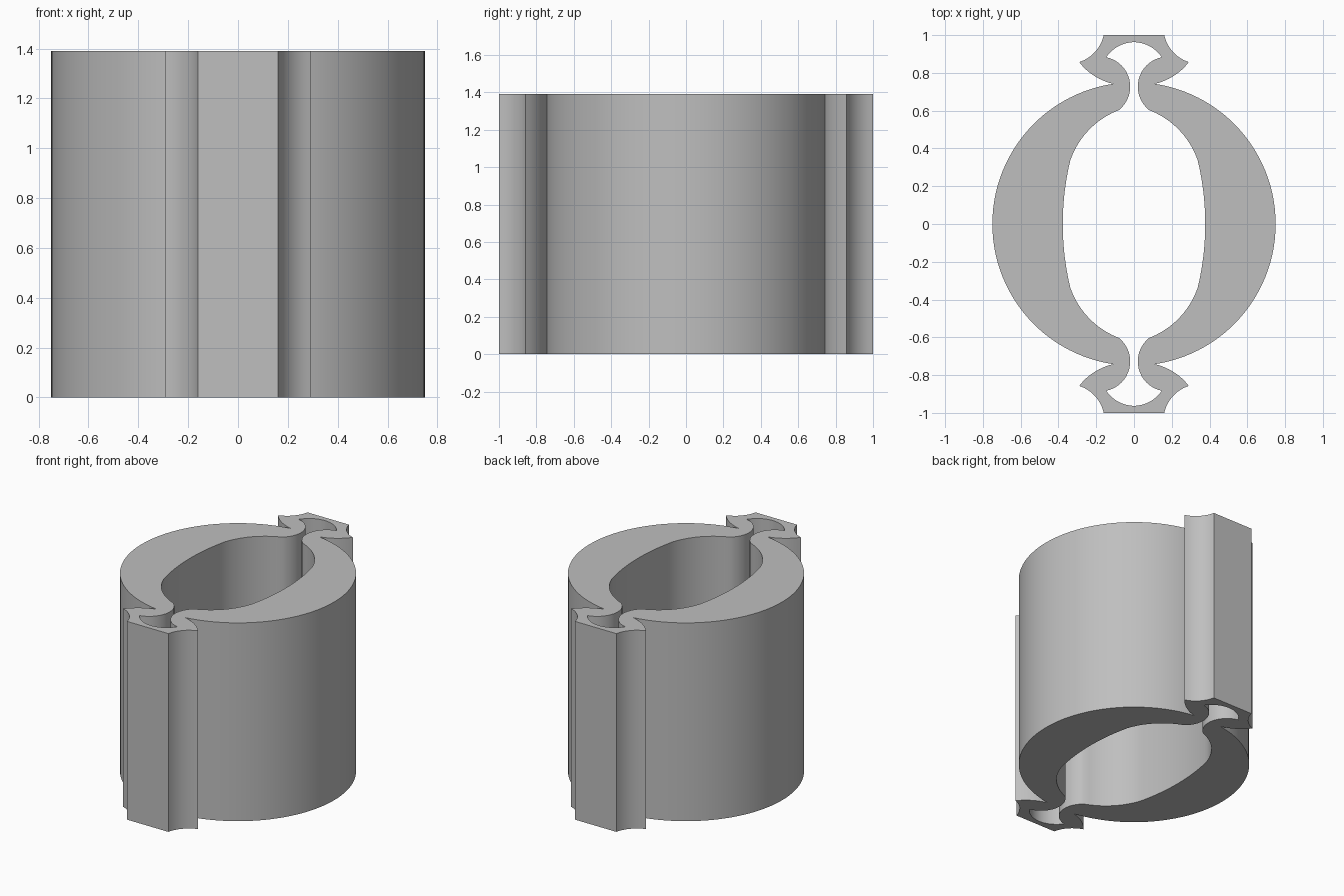
import bpy, bmesh, math
from mathutils import Vector

HEIGHT = 1.39

cube = bpy.data.objects.get("Cube")
if cube:
    bpy.data.objects.remove(cube, do_unlink=True)


def arc(a, m, b, steps):
    """Points on the circular arc from a through m to b."""
    a, m, b = Vector(a), Vector(m), Vector(b)
    d = 2 * (a.x * (m.y - b.y) + m.x * (b.y - a.y) + b.x * (a.y - m.y))
    sa, sm, sb = a.dot(a), m.dot(m), b.dot(b)
    c = Vector(((sa * (m.y - b.y) + sm * (b.y - a.y) + sb * (a.y - m.y)) / d,
                (sa * (b.x - m.x) + sm * (a.x - b.x) + sb * (m.x - a.x)) / d))
    r = (a - c).length

    def angle(p):
        return math.atan2(p.y - c.y, p.x - c.x)
    start = angle(a)
    sweep = (angle(b) - start) % math.tau
    if (angle(m) - start) % math.tau > sweep:
        sweep -= math.tau
    return [(c.x + r * math.cos(start + sweep * i / steps),
             c.y + r * math.sin(start + sweep * i / steps)) for i in range(steps + 1)]


def full_loop(quarter):
    """Mirror a quarter outline across both axes into one closed loop."""
    half = quarter + [(-x, y) for x, y in reversed(quarter)]
    loop = []
    for x, y in half + [(x, -y) for x, y in reversed(half)]:
        p = Vector((x, y, 0))
        if not loop or (p - loop[-1]).length > 1e-4:
            loop.append(p)
    if (loop[0] - loop[-1]).length < 1e-4:
        loop.pop()
    return loop


# Outer outline: round shell, neck underside, flared lip, flat end
neck, tip, end = (0.11, 0.742), (0.29, 0.857), (0.16, 1.0)
outer = arc((0.75, 0), (0.53, 0.5307), neck, 26)
outer += arc(neck, (0.212, 0.785), tip, 8)
outer += arc(tip, (0.2, 0.918), end, 8)

# Inner outline: shallow wall, shoulder, pinched bulge, rounded pocket
shoulder, pinch, pocket = (0.337, 0.338), (0.08, 0.603), (0.147, 0.883)
inner = arc((0.377, 0), (0.367, 0.171), shoulder, 10)
inner += arc(shoulder, (0.24, 0.497), pinch, 10)
inner += arc(pinch, (0.02, 0.727), pocket, 16)
inner += arc(pocket, (0.083, 0.941), (0, 0.963), 8)

# Fill between the two outlines and extrude upward
bm = bmesh.new()
edges = []
for loop in (full_loop(outer), full_loop(inner)):
    verts = [bm.verts.new(p) for p in loop]
    edges += [bm.edges.new((v, verts[i - 1])) for i, v in enumerate(verts)]
bmesh.ops.triangle_fill(bm, edges=edges, use_beauty=True, normal=(0, 0, 1))
top = bmesh.ops.extrude_face_region(bm, geom=bm.faces[:], use_keep_orig=True)["geom"]
bmesh.ops.translate(bm, vec=(0, 0, HEIGHT),
                    verts=[g for g in top if isinstance(g, bmesh.types.BMVert)])
bmesh.ops.recalc_face_normals(bm, faces=bm.faces[:])
mesh = bpy.data.meshes.new("clip_ring")
bm.to_mesh(mesh)
bm.free()

# Single grey material
grey = bpy.data.materials.new("plain_grey")
grey.use_nodes = True
colour = (0.52, 0.52, 0.52, 1)
grey.diffuse_color = colour
grey.node_tree.nodes["Principled BSDF"].inputs["Base Color"].default_value = colour
mesh.materials.append(grey)

ring = bpy.data.objects.new("clip_ring", mesh)
bpy.context.collection.objects.link(ring)
bpy.ops.object.select_all(action="DESELECT")
ring.select_set(True)
bpy.context.view_layer.objects.active = ring
bpy.ops.object.shade_smooth_by_angle(angle=math.radians(25))
